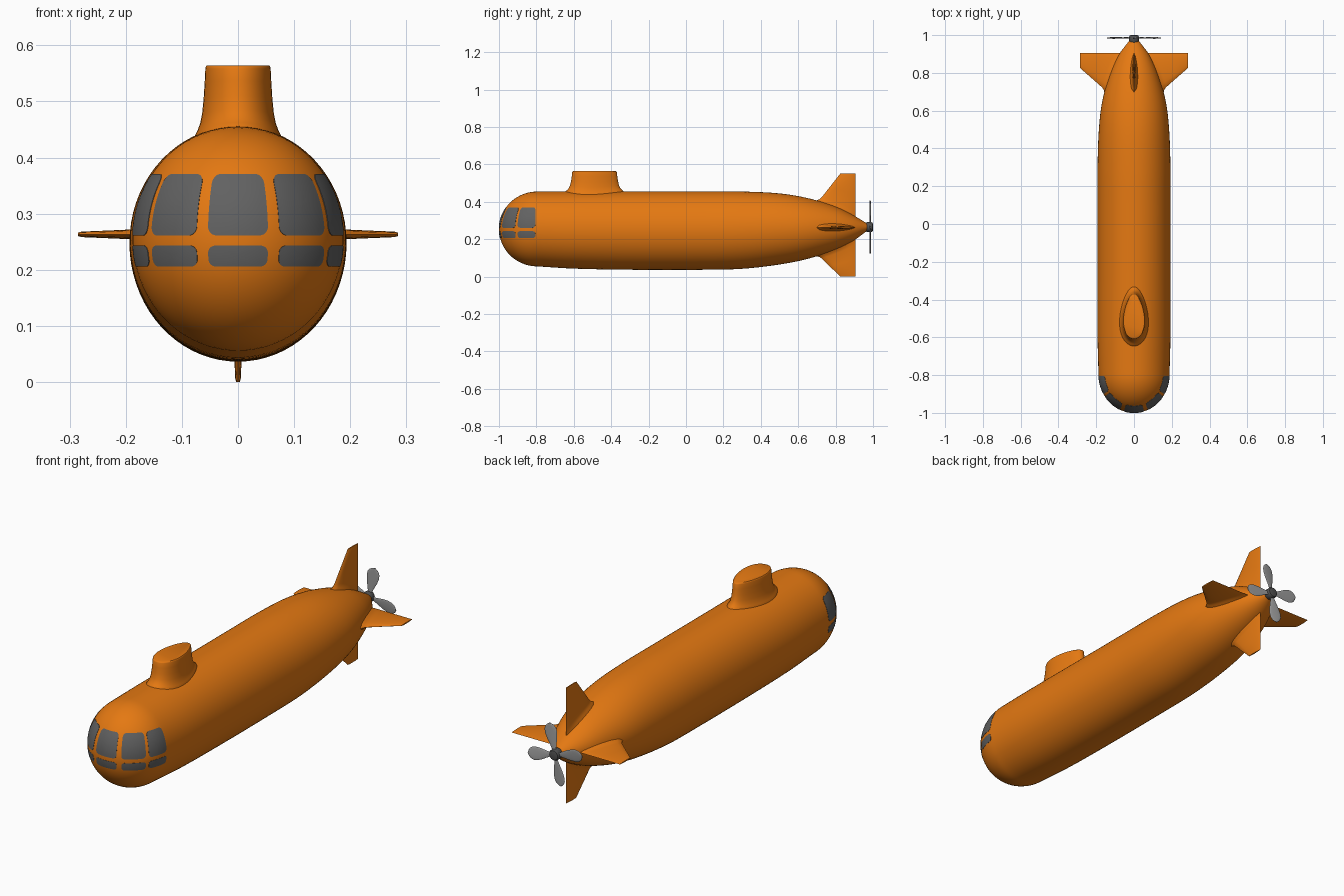
import bpy, bmesh, math
from math import sin, cos, pi, radians, sqrt
from mathutils import Vector, Matrix

if "Cube" in bpy.data.objects:
    bpy.data.objects.remove(bpy.data.objects["Cube"])


def material(name, rgb):
    m = bpy.data.materials.new(name)
    m.use_nodes = True
    m.diffuse_color = (*rgb, 1)
    m.node_tree.nodes["Principled BSDF"].inputs["Base Color"].default_value = (*rgb, 1)
    return m


ORANGE = material("hull orange", (0.78, 0.19, 0.006))
GLASS = material("window grey", (0.12, 0.12, 0.12))
STEEL = material("blade grey", (0.34, 0.34, 0.34))
DARK = material("hub dark grey", (0.08, 0.08, 0.08))


def loft(name, rings, mat, angle=40):
    """Skin closed rings of equal length and cap both ends."""
    bm = bmesh.new()
    loops = [[bm.verts.new(p) for p in ring] for ring in rings]
    n = len(loops[0])
    for a, b in zip(loops, loops[1:]):
        for i in range(n):
            j = (i + 1) % n
            bm.faces.new((a[i], a[j], b[j], b[i]))
    bm.faces.new(loops[0])
    bm.faces.new(loops[-1])
    bmesh.ops.recalc_face_normals(bm, faces=bm.faces)
    mesh = bpy.data.meshes.new(name)
    bm.to_mesh(mesh)
    bm.free()
    mesh.materials.append(mat)
    ob = bpy.data.objects.new(name, mesh)
    bpy.context.collection.objects.link(ob)
    bpy.ops.object.select_all(action="DESELECT")
    ob.select_set(True)
    bpy.context.view_layer.objects.active = ob
    bpy.ops.object.shade_smooth_by_angle(angle=radians(angle))
    return ob


# Hull stations: y, half width, top, bottom
STATIONS = [(-0.795, .188, .455, .055), (-0.6, .193, .456, .043), (-0.3, .193, .456, .037),
            (0.1, .193, .456, .037), (0.3, .193, .455, .042), (0.5, .186, .445, .065),
            (0.65, .168, .42, .095), (0.8, .125, .375, .145), (0.9, .078, .325, .195),
            (0.97, .025, .283, .247)]
NOSE = Vector((0, -0.795, 0.255))
NOSE_SIZE = (0.188, 0.205, 0.2)


def hull_at(y):
    """Half width, top and bottom of the hull, smoothly interpolated."""
    i = 0
    while i < len(STATIONS) - 2 and y > STATIONS[i + 1][0]:
        i += 1
    p, q = STATIONS[i], STATIONS[i + 1]
    o, r = STATIONS[max(i - 1, 0)], STATIONS[min(i + 2, len(STATIONS) - 1)]
    h = q[0] - p[0]
    t = min(max((y - p[0]) / h, 0), 1)
    out = []
    for k in (1, 2, 3):
        m0 = (q[k] - o[k]) / (q[0] - o[0]) * h
        m1 = (r[k] - p[k]) / (r[0] - p[0]) * h
        out.append((2*t**3 - 3*t*t + 1) * p[k] + (t**3 - 2*t*t + t) * m0
                   + (3*t*t - 2*t**3) * q[k] + (t**3 - t*t) * m1)
    return out


def ellipse(y, w, top, bottom, n=72):
    c, h = (top + bottom) / 2, (top - bottom) / 2
    return [(w * cos(2*pi*i/n), y, c + h * sin(2*pi*i/n)) for i in range(n)]


# Hull with a rounded nose and a tapering tail
rings = []
for k in range(1, 20):
    a = pi / 2 * k / 20
    s = sin(a)
    rings.append(ellipse(NOSE.y - NOSE_SIZE[1] * cos(a), NOSE_SIZE[0] * s,
                         NOSE.z + NOSE_SIZE[2] * s, NOSE.z - NOSE_SIZE[2] * s))
for k in range(61):
    y = NOSE.y + (0.97 - NOSE.y) * k / 60
    rings.append(ellipse(y, *hull_at(y)))
loft("hull", rings, ORANGE)


# Windows: thin rounded panes curved to the nose
def on_nose(theta, z, grow):
    v = (z - NOSE.z) / NOSE_SIZE[2]
    q = sqrt(1 - v * v)
    return NOSE + grow * Vector((NOSE_SIZE[0] * q * sin(theta),
                                 -NOSE_SIZE[1] * q * cos(theta), z - NOSE.z))


def rounded_rect(a, b, r, arc=6, fill=8):
    corners = []
    for k, (sx, sy) in enumerate(((1, 1), (-1, 1), (-1, -1), (1, -1))):
        for j in range(arc + 1):
            t = pi / 2 * (k + j / arc)
            corners.append(Vector((sx * (a - r) + r * cos(t), sy * (b - r) + r * sin(t))))
    pts = []
    for i, p in enumerate(corners):
        pts.append(p)
        if i % (arc + 1) == arc:
            q = corners[(i + 1) % len(corners)]
            pts += [p.lerp(q, j / fill) for j in range(1, fill)]
    return pts


def window(name, angle, half_angle, z0, z1, radius):
    mid, half = radians(angle), radians(half_angle)
    scale = NOSE_SIZE[0]
    outline = rounded_rect(half * scale, (z1 - z0) / 2, radius)
    panes = []
    for size, grow in ((1, 0.99), (1, 1.005), (.8, 1.005), (.6, 1.005), (.4, 1.005),
                       (.2, 1.005), (.03, 1.005)):
        panes.append([on_nose(mid + p.x * size / scale, (z0 + z1) / 2 + p.y * size, grow)
                      for p in outline])
    loft(name, panes, GLASS)


for label, angle, half in (("center", 0, 16.5), ("left_inner", 39, 16), ("right_inner", -39, 16),
                           ("left_outer", 73, 14), ("right_outer", -73, 14)):
    window("upper_window_" + label, angle, half, 0.261, 0.37, 0.016)
    window("lower_window_" + label, angle, half, 0.206, 0.243, 0.013)

# Conning tower: egg-shaped rings flaring onto the hull
tower = []
for t, s, drop in ((-.12, 1.04, 0), (0, 1, 0), (.06, .94, 0), (.15, .88, 0), (.28, .835, 0),
                   (.5, .80, 0), (.75, .775, 0), (.95, .76, 0), (.98, .75, 0), (1, .725, 0)):
    ring = []
    for i in range(48):
        a = 2 * pi * i / 48
        x = 0.075 * s * sin(a) * (1 - 0.22 * cos(a))
        y = -0.489 + 0.157 * s * cos(a)
        w, top, bottom = hull_at(y)
        c = (top + bottom) / 2
        base = c + (top - c) * sqrt(1 - (x / w) ** 2)
        ring.append((x, y, base + (0.564 - base) * t))
    tower.append(ring)
loft("conning_tower", tower, ORANGE)


# Tail fins: tapered foil sections blending into the hull
def fin(name, direction, reach):
    d = Vector(direction)
    side = Vector((d.z, 0, -d.x))
    n = 14
    chord = [(k / n, 1) for k in range(n + 1)] + [(k / n, -1) for k in range(n - 1, 0, -1)]
    rings = []
    for t, thick, spread in ((-.12, .034, .02), (.0, .026, .012), (.05, .019, .004), (.13, .0145, 0),
                             (.5, .0105, 0), (.96, .0065, 0), (1, .004, 0)):
        ring = []
        for c, s in chord:
            y0 = 0.71 - spread + (0.195 + spread) * c
            w, top, bottom = hull_at(y0)
            root = w if d.x else (top - 0.263 if d.z > 0 else 0.263 - bottom)
            y = y0 + (0.825 + 0.08 * c - y0) * max(t, 0)
            foil = 1.75 * sqrt(c) * (1 - c) ** 0.75
            ring.append(Vector((0, y, 0.263)) + d * (root + (reach - root) * t)
                        + side * (s * thick * foil))
        rings.append(ring)
    loft(name, rings, ORANGE, 50)


fin("fin_left", (1, 0, 0), 0.285)
fin("fin_right", (-1, 0, 0), 0.285)
fin("fin_top", (0, 0, 1), 0.288)
fin("fin_bottom", (0, 0, -1), 0.263)

# Propeller hub and four paddle blades
HUB = Vector((0, 0.985, 0.265))
loft("propeller_hub", [ellipse(y, r, HUB.z + r, HUB.z - r, 32) for y, r in
                       ((.96, .022), (.968, .026), (.992, .026), (.998, .022), (1.0, .015))], DARK)
for k in range(4):
    turn = Matrix.Rotation(radians(12 + 90 * k), 3, "Y")
    blade = []
    for r, w in ((.015, .009), (.03, .011), (.05, .017), (.075, .025), (.1, .03), (.12, .029),
                 (.134, .022), (.142, .012), (.146, .003)):
        blade.append([HUB + turn @ Vector((w * cos(a), 0.0025 * sin(a) + 0.12 * w * cos(a), r))
                      for a in (2 * pi * i / 16 for i in range(16))])
    loft("propeller_blade_%d" % (k + 1), blade, STEEL, 60)
